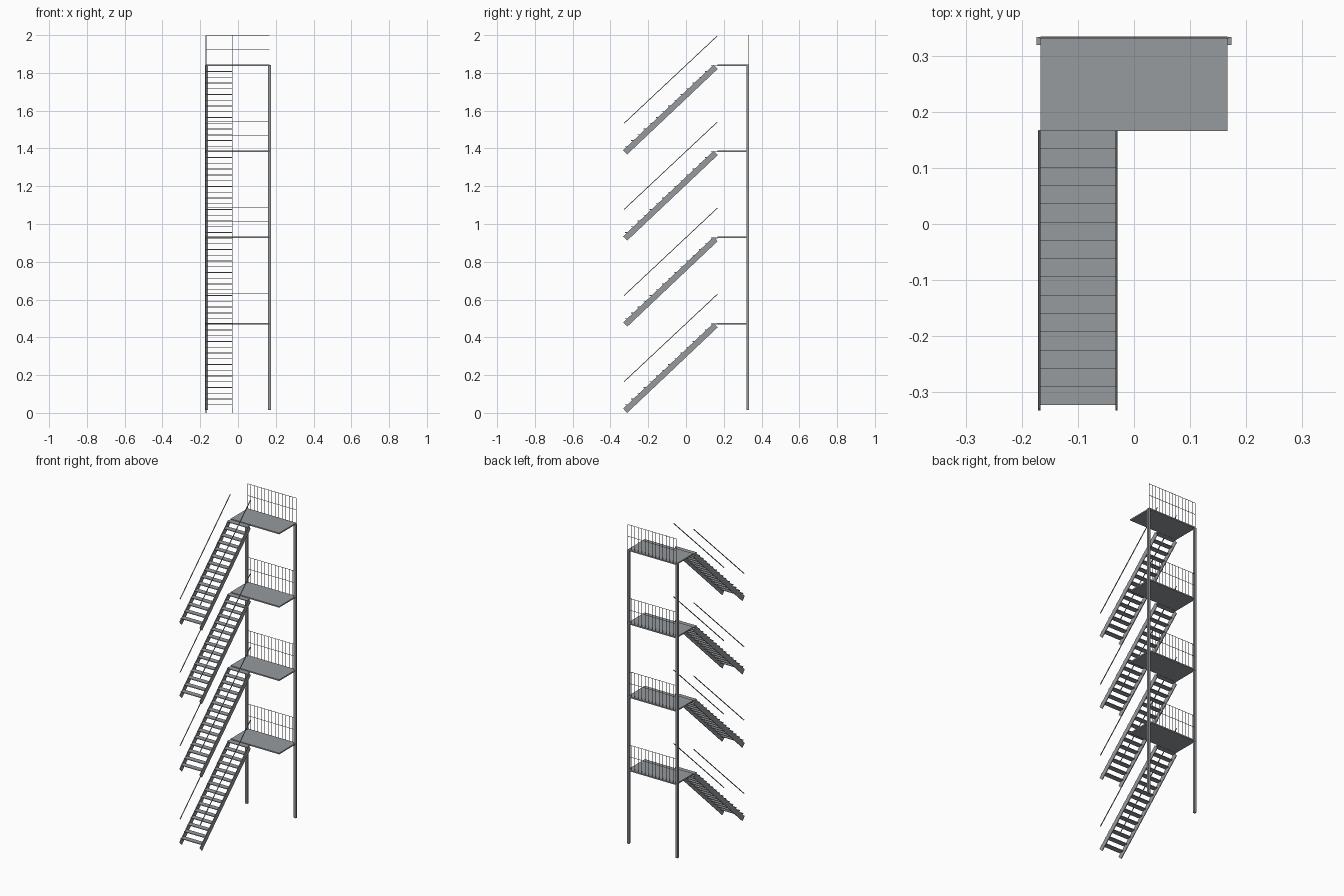
import bpy, math
from mathutils import Vector, Matrix

cube = bpy.data.objects.get("Cube")
if cube:
    bpy.data.objects.remove(cube, do_unlink=True)

steel = bpy.data.materials.new("grey_steel")
steel.use_nodes = True
GREY = (0.31, 0.325, 0.345, 1)
steel.diffuse_color = GREY
steel.node_tree.nodes["Principled BSDF"].inputs["Base Color"].default_value = GREY

import bmesh


def build(name, parts):
    """One object from boxes given as (centre, size, tilt about x)."""
    bm = bmesh.new()
    for centre, size, tilt in parts:
        m = (Matrix.Translation(Vector(centre)) @ Matrix.Rotation(tilt, 4, 'X')
             @ Matrix.Diagonal((*size, 1)))
        bmesh.ops.create_cube(bm, size=1, matrix=m)
    mesh = bpy.data.meshes.new(name)
    bm.to_mesh(mesh)
    bm.free()
    mesh.materials.append(steel)
    obj = bpy.data.objects.new(name, mesh)
    bpy.context.collection.objects.link(obj)
    return obj


def sloped(x, start, end, width, depth):
    """Bar running from start to end, both (y, z)."""
    dy, dz = end[0] - start[0], end[1] - start[1]
    centre = (x, (start[0] + end[0]) / 2, (start[1] + end[1]) / 2)
    return centre, (width, math.hypot(dy, dz), depth), math.atan2(dz, dy)


STOREYS, STOREY = 4, 0.456
LEVEL = 0.477            # top of the lowest landing
STEPS, GOING, RISE = 15, 0.0326, 0.0305
SIDES = (-0.169, -0.031)  # both sides of a flight
HALF = 0.167
BACK = 0.332

for i in range(STOREYS):
    base = i * STOREY
    top = base + LEVEL
    n = i + 1

    # Flight: stringers, open treads and handrails
    build(f"stringers_{n}", [
        sloped(x, (-0.322, base + 0.0115), (0.157, base + 0.464), 0.004, 0.031)
        for x in SIDES])
    build(f"treads_{n}", [
        ((-0.1, -0.323 + GOING * (k + 0.5), base + 0.043 + RISE * k),
         (0.136, GOING, 0.004), 0) for k in range(STEPS)])
    build(f"handrails_{n}", [
        sloped(x, (-0.328, base + 0.165), (0.166, base + 0.628), 0.004, 0.004)
        for x in SIDES])

    # Landing slab
    build(f"landing_{n}", [((0, 0.25, top - 0.004), (2 * HALF, 0.168, 0.008), 0)])

    # Back railing: balusters, middle rail and top rail
    rail = [((-HALF + 2 * HALF * k / 14, BACK, top + 0.0775),
             (0.002, 0.002, 0.155), 0) for k in range(15)]
    rail += [((0, BACK, top + h), (2 * HALF, 0.002, 0.002), 0)
             for h in (0.081, 0.154)]
    build(f"back_railing_{n}", rail)

# Full height posts at the back corners
for side, x in (("left", HALF), ("right", -HALF)):
    build(f"{side}_post", [((x, 0.326, 0.928), (0.014, 0.014, 1.826), 0)])
